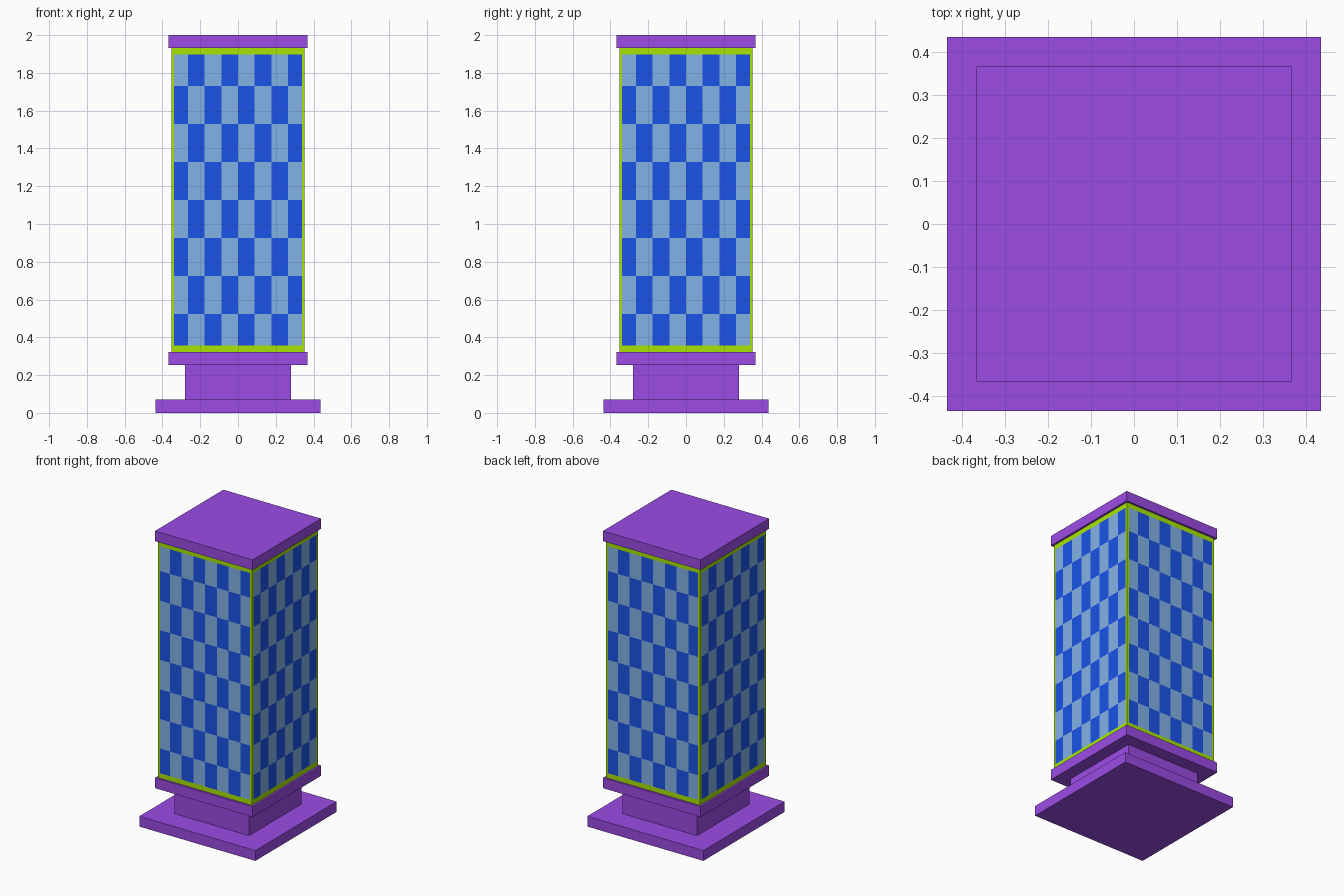
import bpy, bmesh, math
from mathutils import Matrix, Vector

if "Cube" in bpy.data.objects:
    bpy.data.objects.remove(bpy.data.objects["Cube"])


def material(name, rgb):
    """Flat material from 0-255 display colour."""
    m = bpy.data.materials.new(name)
    lin = [((c / 255 + 0.055) / 1.055) ** 2.4 if c > 10 else c / 255 / 12.92 for c in rgb]
    m.diffuse_color = (*lin, 1)
    m.use_nodes = True
    m.node_tree.nodes["Principled BSDF"].inputs["Base Color"].default_value = m.diffuse_color
    return m


purple = material("purple", (156, 75, 229))
lime = material("lime", (168, 229, 4))
dark_blue = material("dark_blue", (27, 85, 235))
light_blue = material("light_blue", (132, 180, 234))


def add_object(name, bm, mats):
    mesh = bpy.data.meshes.new(name)
    bm.to_mesh(mesh)
    bm.free()
    for m in mats:
        mesh.materials.append(m)
    ob = bpy.data.objects.new(name, mesh)
    bpy.context.collection.objects.link(ob)
    return ob


def slab(name, half, z0, z1):
    bm = bmesh.new()
    bmesh.ops.create_cube(bm, size=1, matrix=Matrix.Translation((0, 0, (z0 + z1) / 2))
                          @ Matrix.Diagonal((2 * half, 2 * half, z1 - z0, 1)))
    add_object(name, bm, [purple])


# Purple base, neck, tray and cap
slab("base_plate", 0.436, 0.0, 0.07)
slab("neck", 0.28, 0.07, 0.253)
slab("lower_tray", 0.367, 0.253, 0.323)
slab("top_cap", 0.367, 1.931, 2.0)

# Checkered body: each side is a grid of cut faces with a lime border
HALF, Z0, Z1, N, EDGE = 0.353, 0.323, 1.931, 8, 0.021
cuts = [0, EDGE] + [i / N for i in range(1, N)] + [1 - EDGE, 1]
bm = bmesh.new()
for side in range(4):
    turn = Matrix.Rotation(side * math.pi / 2, 3, 'Z')
    grid = [[bm.verts.new(turn @ Vector((-HALF + 2 * HALF * u, -HALF, Z0 + (Z1 - Z0) * v)))
             for u in cuts] for v in cuts]
    last = len(cuts) - 2
    for r in range(last + 1):
        for c in range(last + 1):
            f = bm.faces.new((grid[r][c], grid[r][c + 1], grid[r + 1][c + 1], grid[r + 1][c]))
            if r in (0, last) or c in (0, last):
                f.material_index = 0
            else:
                f.material_index = 1 if (r + c) % 2 == 0 else 2
bmesh.ops.remove_doubles(bm, verts=bm.verts, dist=1e-4)
add_object("checkered_body", bm, [lime, dark_blue, light_blue])
